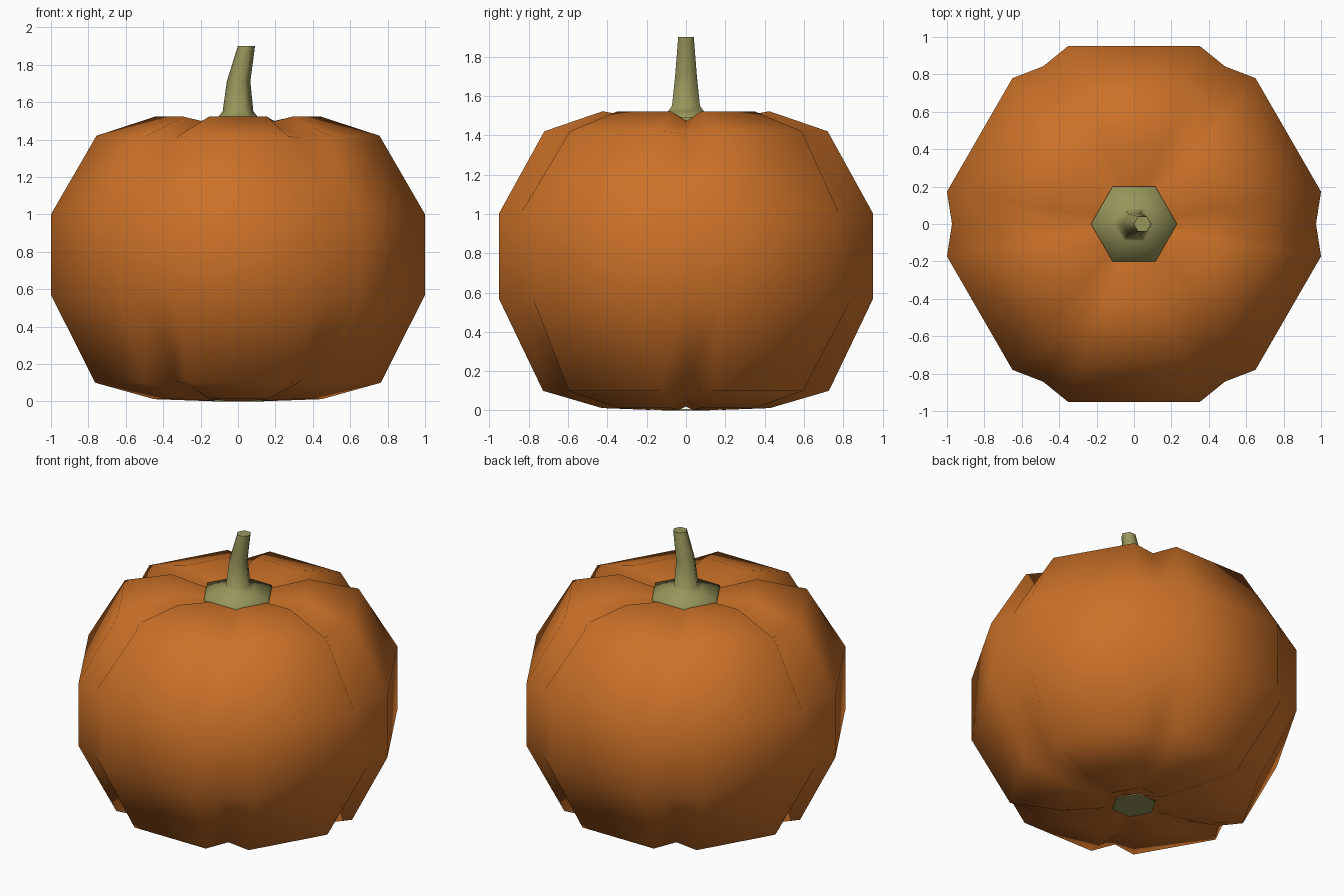
import bpy, bmesh, math
from mathutils import Vector

if "Cube" in bpy.data.objects:
    bpy.data.objects.remove(bpy.data.objects["Cube"])


def material(name, rgb):
    m = bpy.data.materials.new(name)
    m.diffuse_color = (*rgb, 1)
    m.use_nodes = True
    m.node_tree.nodes["Principled BSDF"].inputs["Base Color"].default_value = m.diffuse_color
    return m


orange = material("pumpkin orange", (0.60, 0.165, 0.021))
olive = material("stem olive", (0.31, 0.305, 0.105))


def skin(name, rings, mat, flat_caps=True):
    """Join equal-sized rings of points, listed bottom to top, and close both ends."""
    bm = bmesh.new()
    loops = [[bm.verts.new(p) for p in ring] for ring in rings]
    n = len(loops[0])
    for a, b in zip(loops, loops[1:]):
        for i in range(n):
            j = (i + 1) % n
            bm.faces.new((a[i], a[j], b[j], b[i])).smooth = True
    for loop in (loops[0][::-1], loops[-1]):
        cap = bm.faces.new(loop)
        cap.smooth = not flat_caps
        if flat_caps:
            for e in cap.edges:
                e.smooth = False
    mesh = bpy.data.meshes.new(name)
    bm.to_mesh(mesh)
    bm.free()
    mesh.materials.append(mat)
    obj = bpy.data.objects.new(name, mesh)
    bpy.context.collection.objects.link(obj)
    return obj


def polar(r, deg, z, cx=0.0):
    a = math.radians(deg)
    return Vector((cx + r * math.cos(a), r * math.sin(a), z))


def lobed_ring(lobe_r, lobe_z, groove_r, groove_z):
    """Six lobes, each with a narrow groove and two outer points."""
    ring = []
    for k in range(6):
        ring += [polar(groove_r, 60 * k, groove_z),
                 polar(lobe_r, 60 * k + 9.8, lobe_z),
                 polar(lobe_r, 60 * k + 50.2, lobe_z)]
    return ring


def hex_ring(r, z, cx=0.0):
    return [polar(r, 60 * k, z, cx) for k in range(6)]


# body: lobe radius, lobe height, groove radius, groove height
body = [(0.20, 0.003, 0.19, 0.02),
        (0.455, 0.012, 0.41, 0.045),
        (0.775, 0.10, 0.67, 0.105),
        (1.015, 0.57, 0.973, 0.57),
        (1.015, 1.00, 0.973, 1.00),
        (0.768, 1.42, 0.67, 1.41),
        (0.452, 1.522, 0.405, 1.47),
        (0.20, 1.478, 0.19, 1.475)]
skin("pumpkin_body", [lobed_ring(*p) for p in body], orange, False)

# stem: flared hexagonal foot, leaning towards the tip
stem = [(0.23, 1.47, 0), (0.23, 1.492, 0), (0.105, 1.522, 0), (0.082, 1.55, 0),
        (0.063, 1.71, 0.003), (0.046, 1.90, 0.045)]
skin("stem", [hex_ring(*p) for p in stem], olive)

# scar underneath
skin("blossom_scar", [hex_ring(0.14, 0.0), hex_ring(0.14, 0.008)], olive)
